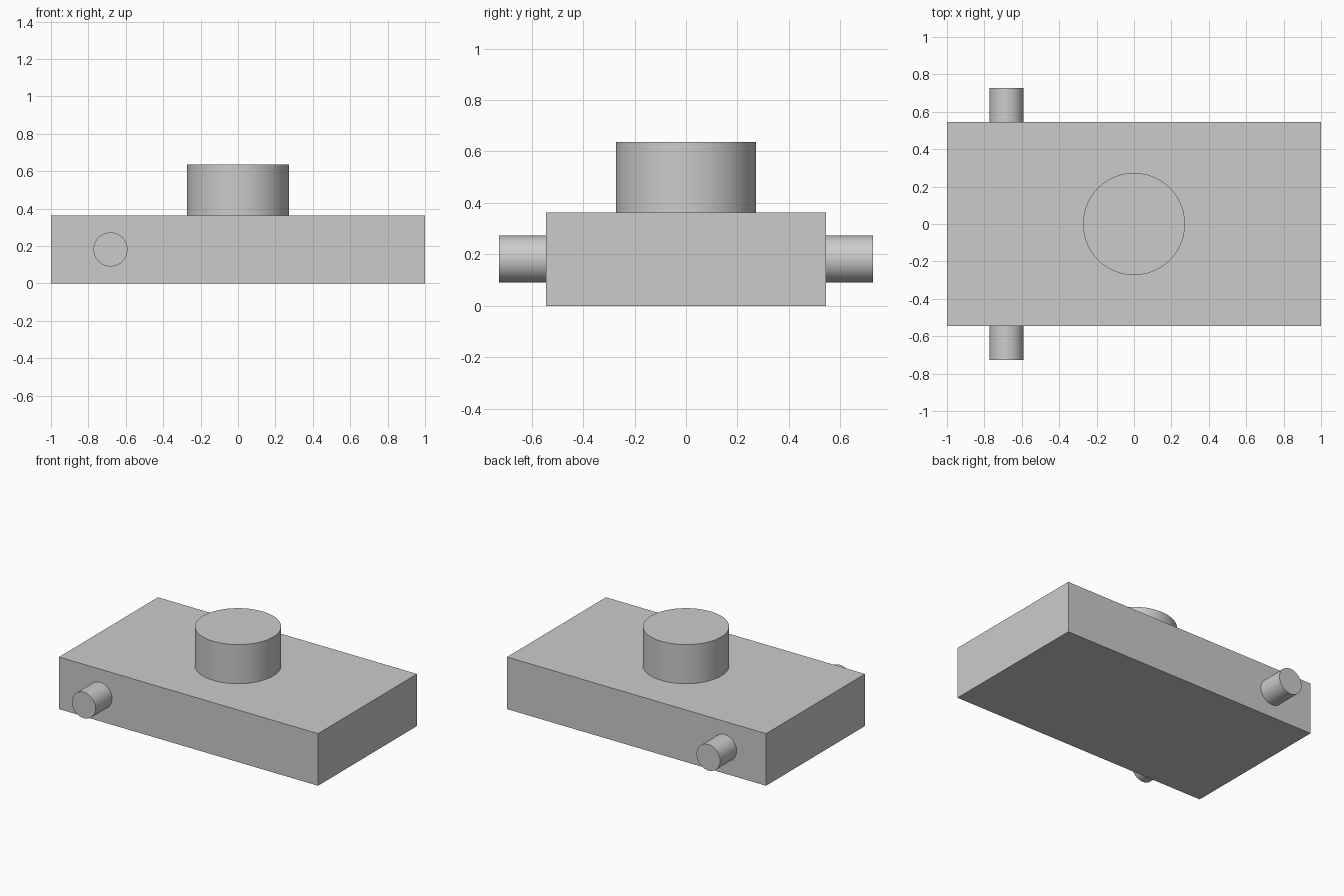
import bpy
import math

cube = bpy.data.objects.get("Cube")
if cube:
    bpy.data.objects.remove(cube, do_unlink=True)

U = 2 / 11  # base unit: the body is 11 x 6 x 2 units

grey = bpy.data.materials.new("plain_grey")
grey.use_nodes = True
colour = (0.6, 0.6, 0.6, 1)
grey.diffuse_color = colour
grey.node_tree.nodes["Principled BSDF"].inputs["Base Color"].default_value = colour


def cylinder(name, radius, depth, location, rotation=(0, 0, 0)):
    bpy.ops.mesh.primitive_cylinder_add(
        vertices=96, radius=radius, depth=depth, location=location, rotation=rotation)
    part = bpy.context.object
    part.name = name
    part.data.materials.append(grey)
    bpy.ops.object.shade_smooth_by_angle(angle=math.radians(30))


# Flat rectangular body
bpy.ops.mesh.primitive_cube_add(size=1, location=(0, 0, U))
body = bpy.context.object
body.name = "body"
body.scale = (11 * U, 6 * U, 2 * U)
bpy.ops.object.transform_apply(location=False, rotation=False, scale=True)
body.data.materials.append(grey)

# Round turret on top
cylinder("top_drum", 1.5 * U, 1.5 * U, (0, 0, 2.75 * U))

# Side pegs, one on the front and one on the back
for name, side in (("front_peg", -1), ("back_peg", 1)):
    cylinder(name, U / 2, U, (-3.75 * U, side * 3.5 * U, U), (math.pi / 2, 0, 0))
